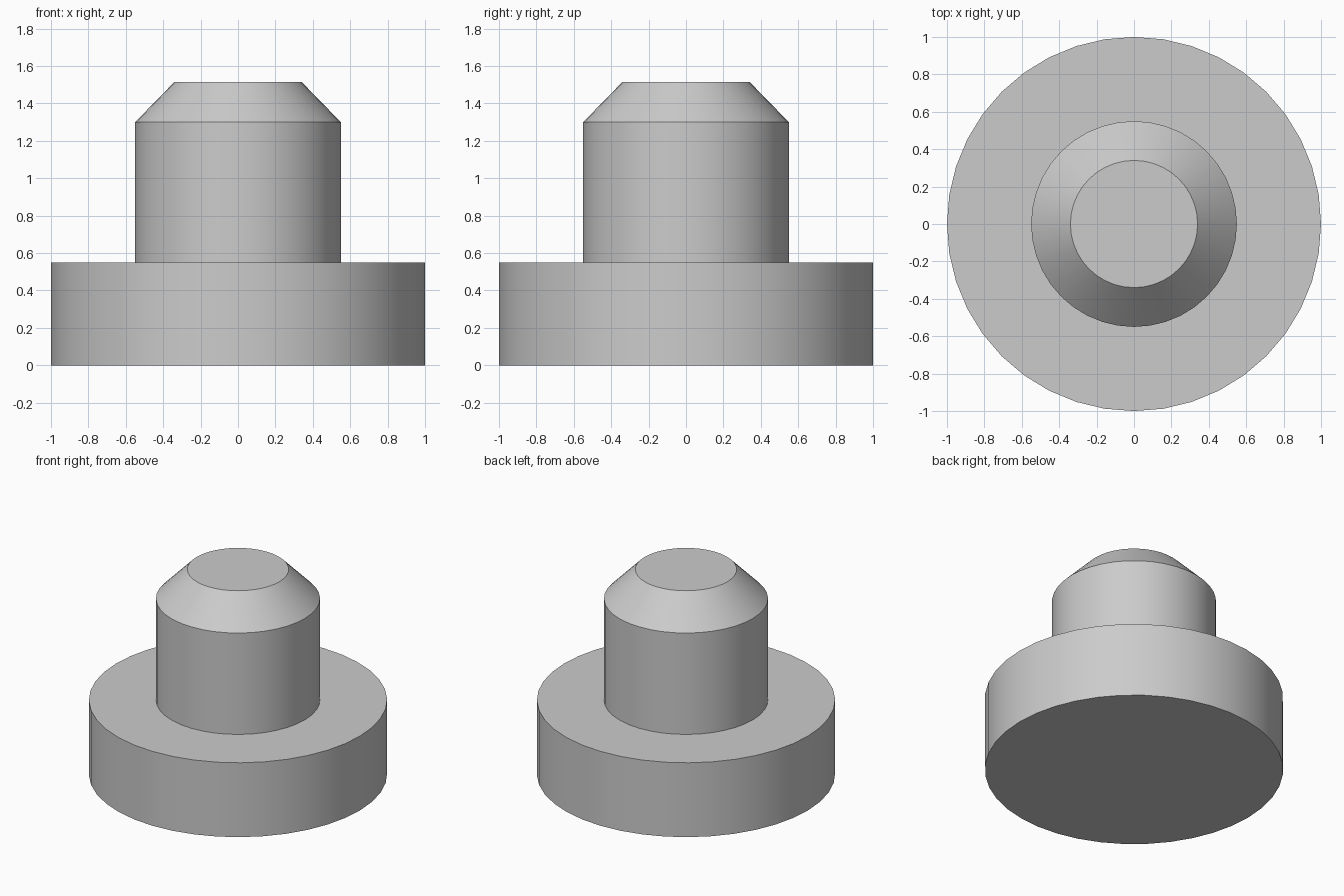
import bpy
import bmesh
from math import radians, tau
from mathutils import Vector

cube = bpy.data.objects.get("Cube")
if cube:
    bpy.data.objects.remove(cube, do_unlink=True)

SIDES = 40

# One plain grey for the whole part
grey = bpy.data.materials.new("plain grey")
grey.use_nodes = True
color = (0.6, 0.6, 0.6, 1)
grey.diffuse_color = color
grey.node_tree.nodes["Principled BSDF"].inputs["Base Color"].default_value = color

# Outline (radius, height): wide flange, straight pin, 45 degree chamfered tip
outline = [(1, 0), (1, 0.55), (0.55, 0.55), (0.55, 1.3), (0.34, 1.515)]


def revolve(name, profile, material):
    """Spin an outline around z and close both ends with flat caps."""
    bm = bmesh.new()
    verts = [bm.verts.new((r, 0, z)) for r, z in profile]
    edges = [bm.edges.new(pair) for pair in zip(verts, verts[1:])]
    bmesh.ops.spin(bm, geom=verts + edges, cent=Vector(), axis=(0, 0, 1),
                   angle=tau, steps=SIDES, use_merge=True)
    bmesh.ops.remove_doubles(bm, verts=bm.verts[:], dist=0.0001)
    rims = [e for e in bm.edges if e.is_boundary]
    bmesh.ops.holes_fill(bm, edges=rims, sides=SIDES)
    bmesh.ops.recalc_face_normals(bm, faces=bm.faces[:])
    mesh = bpy.data.meshes.new(name)
    bm.to_mesh(mesh)
    bm.free()
    mesh.materials.append(material)
    obj = bpy.data.objects.new(name, mesh)
    bpy.context.collection.objects.link(obj)
    return obj


pin = revolve("flanged_pin", outline, grey)

# Smooth round walls, crisp rims and chamfer
bpy.ops.object.select_all(action="DESELECT")
pin.select_set(True)
bpy.context.view_layer.objects.active = pin
bpy.ops.object.shade_smooth_by_angle(angle=radians(30))
